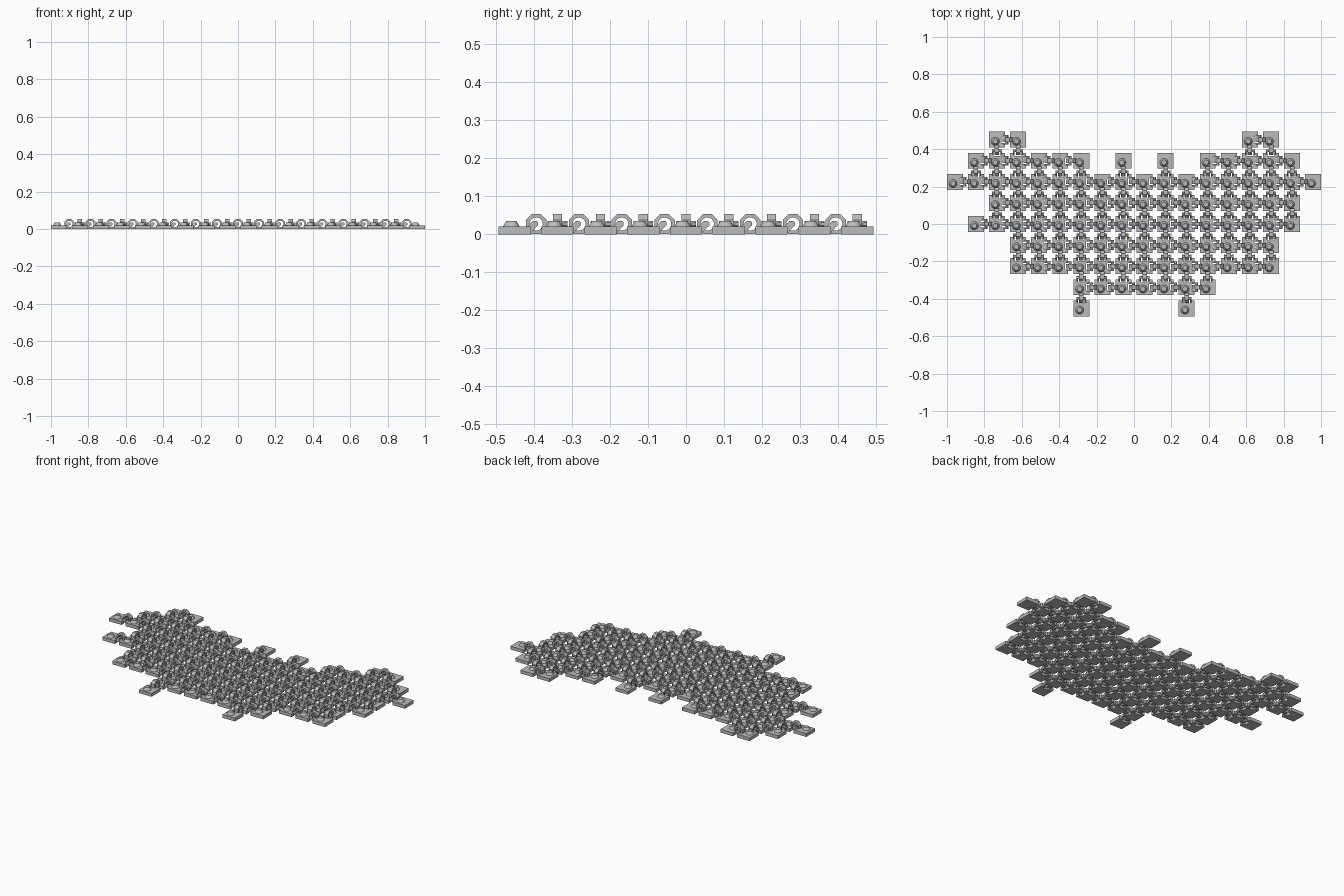
import bpy, bmesh, math
from mathutils import Vector, Matrix

if "Cube" in bpy.data.objects:
    bpy.data.objects.remove(bpy.data.objects["Cube"])

PITCH, HALF, PLATE_H = 0.1127, 0.0425, 0.02
RING_Z, RING_R, HOLE_R, RING_W = 0.027, 0.0268, 0.0175, 0.024
NOTCH_D, NOTCH_W = 0.018, 0.018          # notch depth and half width
ARM_IN, ARM_OUT = 0.018, 0.026           # sideways extent of the link arms

# Occupied columns per row, from back to front
ROWS = [[(2, 3), (14, 15)],
        [(1, 6), (8, 8), (10, 10), (12, 16)],
        [(0, 17)],
        [(2, 16)],
        [(1, 16)],
        [(3, 15)],
        [(3, 15)],
        [(6, 12)],
        [(6, 6), (11, 11)]]
cells = {(c, r) for r, spans in enumerate(ROWS)
         for a, b in spans for c in range(a, b + 1)}

grey = bpy.data.materials.new("light grey")
grey.diffuse_color = (0.5, 0.5, 0.5, 1)
grey.use_nodes = True
grey.node_tree.nodes["Principled BSDF"].inputs["Base Color"].default_value = grey.diffuse_color


def centre(c, r):
    return Vector(((c - 8.5) * PITCH, (4 - r) * PITCH, 0))


def prism(bm, points, offset):
    """Extrude a closed outline of 3D points along offset."""
    low = [bm.verts.new(p) for p in points]
    high = [bm.verts.new(p + offset) for p in points]
    n = len(low)
    bm.faces.new(low[::-1])
    bm.faces.new(high)
    for i in range(n):
        j = (i + 1) % n
        bm.faces.new((low[i], low[j], high[j], high[i]))


def finish(bm, name, smooth=False):
    bmesh.ops.recalc_face_normals(bm, faces=bm.faces)
    mesh = bpy.data.meshes.new(name)
    bm.to_mesh(mesh)
    bm.free()
    mesh.materials.append(grey)
    obj = bpy.data.objects.new(name, mesh)
    bpy.context.collection.objects.link(obj)
    if smooth:
        bpy.ops.object.select_all(action='DESELECT')
        obj.select_set(True)
        bpy.context.view_layer.objects.active = obj
        bpy.ops.object.shade_smooth_by_angle(angle=math.radians(35))


# Square plates, notched on the right and back where a link leaves them
bm = bmesh.new()
for c, r in sorted(cells):
    h, d, w = HALF, HALF - NOTCH_D, NOTCH_W
    pts = [(-h, -h), (h, -h)]
    if (c + 1, r) in cells:
        pts += [(h, -w), (d, -w), (d, w), (h, w)]
    pts.append((h, h))
    if (c, r - 1) in cells:
        pts += [(w, h), (w, d), (-w, d), (-w, h)]
    pts.append((-h, h))
    o = centre(c, r)
    prism(bm, [o + Vector((x, y, 0)) for x, y in pts], Vector((0, 0, PLATE_H)))
finish(bm, "plates")

# Tapered studs, set off towards the front left corner of each plate
bm = bmesh.new()
for c, r in sorted(cells):
    place = Matrix.Translation(centre(c, r) + Vector((-0.009, -0.009, 0.027)))
    bmesh.ops.create_cone(bm, cap_ends=True, segments=20, radius1=0.023,
                          radius2=0.013, depth=0.017, matrix=place)
finish(bm, "studs", smooth=True)

# Links: each has a midpoint, a direction along it and one across it
links = []
for c, r in sorted(cells):
    for dc, dr, along in ((1, 0, Vector((1, 0, 0))), (0, -1, Vector((0, 1, 0)))):
        if (c + dc, r + dr) in cells:
            side = Vector((-along.y, along.x, 0))
            links.append((centre(c, r) + along * PITCH / 2, along, side))
UP = Vector((0, 0, 1))

# Eight-sided upright rings with a round hole
bm = bmesh.new()
for mid, along, side in links:
    loops = []
    for across in (-RING_W / 2, RING_W / 2):
        for hole in (False, True):
            loop = []
            for i in range(16):
                a = i * math.pi / 8
                rad = RING_R / math.cos(math.pi / 8) if i % 2 else RING_R
                rad = HOLE_R if hole else rad
                loop.append(bm.verts.new(
                    mid + along * rad * math.cos(a) + side * across
                    + UP * (RING_Z + rad * math.sin(a))))
            loops.append(loop)
    for a, b in ((0, 1), (1, 3), (3, 2), (2, 0)):
        for i in range(16):
            j = (i + 1) % 16
            bm.faces.new((loops[a][i], loops[a][j], loops[b][j], loops[b][i]))
finish(bm, "link_rings")

# Paired arms reaching out from the notched plate
ARM = [(-0.024, 0.004), (-0.013, 0.004), (0.0, 0.019), (0.005, 0.023),
       (0.005, 0.031), (0.001, 0.035), (-0.009, 0.035), (-0.024, 0.02)]
bm = bmesh.new()
for mid, along, side in links:
    for start in (ARM_IN, -ARM_OUT):
        prism(bm, [mid + along * t + UP * z + side * start for t, z in ARM],
              side * (ARM_OUT - ARM_IN))
finish(bm, "link_arms")

# Pins joining the arms through each ring
bm = bmesh.new()
for mid, along, side in links:
    pts = []
    for i in range(8):
        a = (i + 0.5) * math.pi / 4
        pts.append(mid + along * (-0.003 + 0.008 * math.cos(a))
                   + UP * (RING_Z + 0.008 * math.sin(a)) - side * 0.02)
    prism(bm, pts, side * 0.04)
finish(bm, "link_pins")
